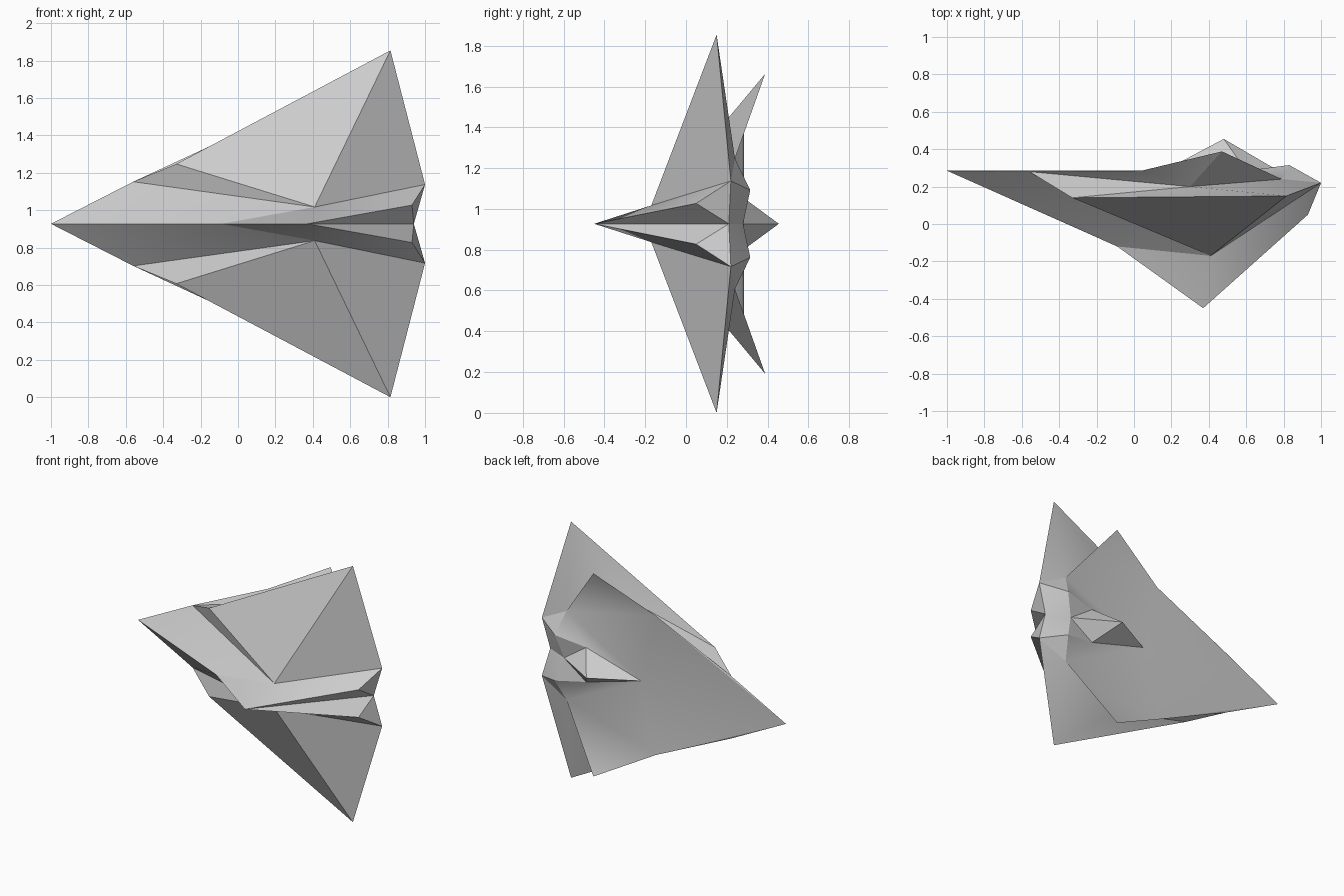
import bpy, bmesh

if "Cube" in bpy.data.objects:
    bpy.data.objects.remove(bpy.data.objects["Cube"])

MID = 0.927  # height of the mirror plane

# Key fold corners of the upper half: x, y, height above the mirror plane
P = {
    'N': (-1.00, .285, 0),     # nose
    'K': (-.09, -.12, 0),      # keel bend
    'P': (.37, -.45, 0),       # keel peak
    'T': (.94, .21, 0),        # stern notch
    'E': (-.56, .28, .225),    # step in the leading edge
    'L': (-.33, .14, .32),     # front wing root
    'S': (.41, -.17, .09),     # shoulder
    'W': (.815, .15, .927),    # front wing tip
    'R': (1.0, .22, .21),      # trailing corner
    'Q': (.93, .05, .10),      # stern ridge end
    'C': (.30, .20, .51),      # channel floor between the wings
    'J': (.79, .24, .32),      # channel end
    'F': (.04, .285, .503),    # rear wing fold
    'B': (.47, .388, .735),    # rear wing tip
    'A': (.16, .285, 0),       # fin root
    'D': (.48, .455, 0),       # fin peak
    'M': (.60, .285, .125),    # fin base
    'G': (.83, .315, .165),    # stern spur
    'H': (.78, .28, 0),        # fin end
}
FRONT_HULL = "NKE KSE KPS ESL SQR PTQ PQS"
FRONT_WING = "LSW SRW ELC LWC WJC WRJ"
REAR_WING = "CJB CBF ECF NEF FBJ NFA FJA"
TAIL_FIN = "AMD AJM JGM DMH MGH JRG GRT GTH"
STERN = "TRQ"


def add_half(bm, side):
    """Add one half of the folded hull, above or below the mirror plane."""
    v = {k: bm.verts.new((x, y, MID + side * h)) for k, (x, y, h) in P.items()}
    for group in (FRONT_HULL, FRONT_WING, REAR_WING, TAIL_FIN, STERN):
        for tri in group.split():
            bm.faces.new([v[c] for c in tri])


# Folded dart hull, both halves welded on the centre line
bm = bmesh.new()
add_half(bm, 1)
add_half(bm, -1)
bmesh.ops.remove_doubles(bm, verts=bm.verts, dist=1e-4)
bmesh.ops.recalc_face_normals(bm, faces=bm.faces)
mesh = bpy.data.meshes.new("folded_hull")
bm.to_mesh(mesh)
bm.free()
hull = bpy.data.objects.new("folded_hull", mesh)
bpy.context.collection.objects.link(hull)

# Soft shading across shallow folds, sharp at the edges
bpy.context.view_layer.objects.active = hull
hull.select_set(True)
bpy.ops.object.shade_smooth_by_angle(angle=0.4)
